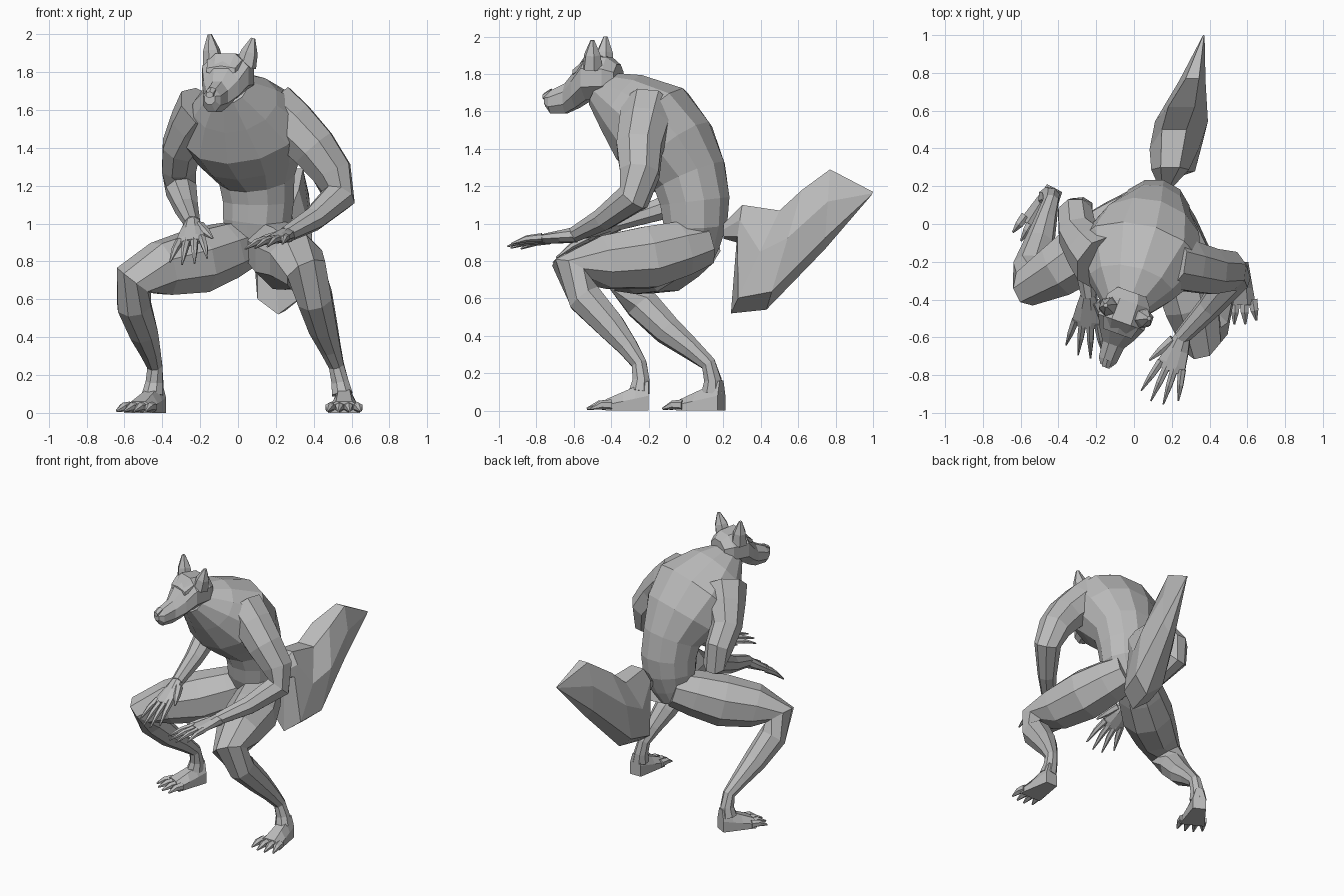
import bpy, bmesh, math
from mathutils import Vector

cube = bpy.data.objects.get("Cube")
if cube:
    bpy.data.objects.remove(cube, do_unlink=True)

GREY = (0.5, 0.5, 0.5, 1)
fur = bpy.data.materials.new("grey_fur")
fur.use_nodes = True
fur.diffuse_color = GREY
fur.node_tree.nodes["Principled BSDF"].inputs["Base Color"].default_value = GREY


def skin_rings(name, rings):
    """Bridge rings of points into a closed faceted body."""
    bm = bmesh.new()
    loops = [[bm.verts.new(point) for point in ring] for ring in rings]
    count = len(loops[0])
    for near, far in zip(loops, loops[1:]):
        for k in range(count):
            j = (k + 1) % count
            bm.faces.new((near[k], near[j], far[j], far[k]))
    bm.faces.new(loops[0])
    bm.faces.new(loops[-1])
    bmesh.ops.recalc_face_normals(bm, faces=bm.faces)
    mesh = bpy.data.meshes.new(name)
    bm.to_mesh(mesh)
    bm.free()
    mesh.materials.append(fur)
    body = bpy.data.objects.new(name, mesh)
    bpy.context.collection.objects.link(body)


def add_midpoints(keys):
    """Insert a smooth in-between section after every key section."""
    result = []
    for i, (start, end) in enumerate(zip(keys, keys[1:])):
        before, after = keys[max(i - 1, 0)], keys[min(i + 2, len(keys) - 1)]
        middle = [(9 * (p + q) - o - r) / 16
                  for o, p, q, r in zip(before, start, end, after)]
        result += [start, middle]
    return result + [keys[-1]]


def loft(name, sections, side=(1, 0, 0), sides=8, axis=None):
    """Each section is x, y, z, half width and, if different, half depth."""
    centres = [Vector(section[:3]) for section in sections]
    grow = 1 / math.cos(math.pi / sides)
    rings = []
    for i, (centre, section) in enumerate(zip(centres, sections)):
        following = centres[min(i + 1, len(centres) - 1)]
        previous = centres[max(i - 1, 0)]
        along = (Vector(axis) if axis else following - previous).normalized()
        across = Vector(side)
        across = (across - along * across.dot(along)).normalized() * grow
        up = along.cross(across)
        angles = [(k + 0.5) * math.tau / sides for k in range(sides)]
        rings.append([centre + across * math.cos(a) * section[3]
                      + up * math.sin(a) * section[-1] for a in angles])
    skin_rings(name, rings)


def taper(name, base, tip, radius, side, lift=0.0):
    """Pointed digit or ear, arched upwards by lift."""
    base, tip = Vector(base), Vector(tip)
    middle = base.lerp(tip, 0.5) + Vector((0, 0, lift))
    loft(name, [(*base, radius), (*middle, radius * 0.8), (*tip, radius * 0.2)], side, 6)


def hand(prefix, wrist, forward, thumb_side):
    """Flat palm, four fingers and a thumb."""
    wrist, forward = Vector(wrist), Vector(forward).normalized()
    side = Vector(thumb_side)
    side = (side - forward * side.dot(forward)).normalized()
    palm = []
    for t, width in ((0, 0.04), (0.4, 0.06), (0.8, 0.075), (1, 0.06)):
        palm.append((*(wrist + forward * t * 0.2), width, 0.04 - t * 0.02))
    loft(prefix + "_palm", palm, side)
    for i in range(4):
        spread = side * (1.5 - i) * 0.04
        knuckle = wrist + forward * 0.17 + spread
        length = 0.22 - 0.02 * abs(i - 1.3) ** 2
        tip = knuckle + forward * length + spread * 0.7 - Vector((0, 0, 0.02))
        taper(f"{prefix}_finger_{i}", knuckle, tip, 0.02, side, 0.01)
    root = wrist + (forward + side) * 0.04
    taper(prefix + "_thumb", root, root + forward * 0.15 + side * 0.08, 0.026, side)


def foot(prefix, heel, forward):
    """Flat soled foot rising to the ankle, with four clawed toes."""
    heel, forward = Vector(heel), Vector(forward).normalized()
    up = Vector((0, 0, 1))
    side = forward.cross(up)
    outline = ((-1, 0), (1, 0), (1, 0.5), (0.5, 1), (-0.5, 1), (-1, 0.5))
    rings = []
    for t in (0, 0.3, 0.6, 1):
        width, height = 0.045 + 0.04 * t, 0.16 - 0.1 * t
        rings.append([heel + forward * t * 0.23 + side * u * width + up * v * height
                      for u, v in outline])
    skin_rings(prefix + "_foot", rings)
    for i in range(4):
        u = (i - 1.5) * 0.045
        root = heel + forward * 0.2 + side * u + up * 0.03
        reach = 0.14 - 0.02 * abs(i - 1.5)
        tip = root + forward * reach + side * u * 0.3 - up * 0.02
        taper(f"{prefix}_toe_{i}", root, tip, 0.026, side, 0.01)


# Hunched torso, from crotch to neck
loft("torso", add_midpoints([
    (0.05, 0.05, 0.8, 0.1, 0.09), (0.1, 0.05, 1, 0.18, 0.17), (0.1, 0.02, 1.25, 0.2, 0.2),
    (0.03, -0.18, 1.52, 0.33, 0.26), (-0.05, -0.46, 1.72, 0.1, 0.1)]), sides=12)

# Head with muzzle, turned towards its right
facing = Vector((-0.36, -1, 0))
head_side = Vector((1, -0.36, 0))
head = [(0.12 + 0.36 * y, y, z, width, depth) for y, z, width, depth in (
    (-0.36, 1.78, 0.08, 0.07), (-0.41, 1.78, 0.12, 0.11), (-0.52, 1.78, 0.13, 0.12),
    (-0.58, 1.72, 0.1, 0.1), (-0.64, 1.67, 0.06, 0.08), (-0.72, 1.65, 0.05, 0.06),
    (-0.75, 1.66, 0.03, 0.03))]
loft("head", head, head_side, axis=facing)
loft("brow", [(-0.07, -0.52, 1.85, 0.1, 0.03), (-0.09, -0.58, 1.81, 0.08, 0.02)],
     head_side, 6, facing)
loft("nose", [(-0.14, -0.72, 1.7, 0.025, 0.02), (-0.15, -0.76, 1.68, 0.02, 0.015)],
     head_side, 6, facing)
taper("right_ear", (-0.13, -0.44, 1.83), (-0.15, -0.43, 2), 0.05, head_side)
taper("left_ear", (0.04, -0.5, 1.83), (0.08, -0.5, 1.98), 0.05, head_side)

# Arms reaching forward over the knees
loft("left_arm", add_midpoints([
    (0.18, -0.2, 1.61, 0.14), (0.4, -0.25, 1.4, 0.12), (0.53, -0.28, 1.14, 0.085),
    (0.25, -0.6, 0.94, 0.04)]), (-0.7, 1, -0.6))
hand("left", (0.26, -0.59, 0.94), (-0.36, -0.93, -0.12), (-1, 0, -0.15))
loft("right_arm", add_midpoints([
    (-0.17, -0.2, 1.6, 0.15), (-0.3, -0.05, 1.4, 0.1), (-0.3, 0.08, 1.18, 0.08),
    (-0.24, -0.38, 1, 0.04)]))
hand("right", (-0.24, -0.37, 1), (-0.06, -0.86, -0.5), (0.8, 0, 0.2))

# Crouching legs
loft("left_leg", add_midpoints([
    (0.14, 0.1, 0.9, 0.12), (0.25, -0.2, 0.82, 0.165), (0.36, -0.61, 0.74, 0.11),
    (0.45, -0.4, 0.45, 0.075), (0.52, -0.25, 0.25, 0.04), (0.55, -0.25, 0.1, 0.055)]))
foot("left", (0.56, -0.2, 0), (0, -1, 0))
loft("right_leg", add_midpoints([
    (0.05, 0.08, 0.9, 0.12), (-0.22, -0.12, 0.8, 0.165), (-0.55, -0.32, 0.7, 0.105),
    (-0.5, -0.1, 0.43, 0.075), (-0.44, 0.12, 0.25, 0.04), (-0.45, 0.14, 0.1, 0.055)]),
    (0.6, -0.75, 0))
foot("right", (-0.42, 0.19, 0), (-0.46, -0.88, 0))

# Bushy tail: top and bottom y, z of each slice, then its half width
tail = []
slice_shape = ((0, 0), (0.85, 0.15), (1, 0.6), (0.5, 1), (-0.5, 1), (-1, 0.6), (-0.85, 0.15))
for top_y, top_z, low_y, low_z, width in (
        (0.2, 1, 0.2, 0.92, 0.04), (0.3, 1.1, 0.27, 0.9, 0.1), (0.5, 1.07, 0.24, 0.52, 0.13),
        (0.62, 1.18, 0.43, 0.54, 0.14), (0.77, 1.29, 0.74, 0.86, 0.07), (1, 1.17, 0.99, 1.15, 0.005)):
    x = 0.12 + 0.125 * (top_y + low_y)
    top, low = Vector((x, top_y, top_z)), Vector((x, low_y, low_z))
    tail.append([low.lerp(top, v) + Vector((u * width, 0, 0)) for u, v in slice_shape])
skin_rings("tail", tail)
